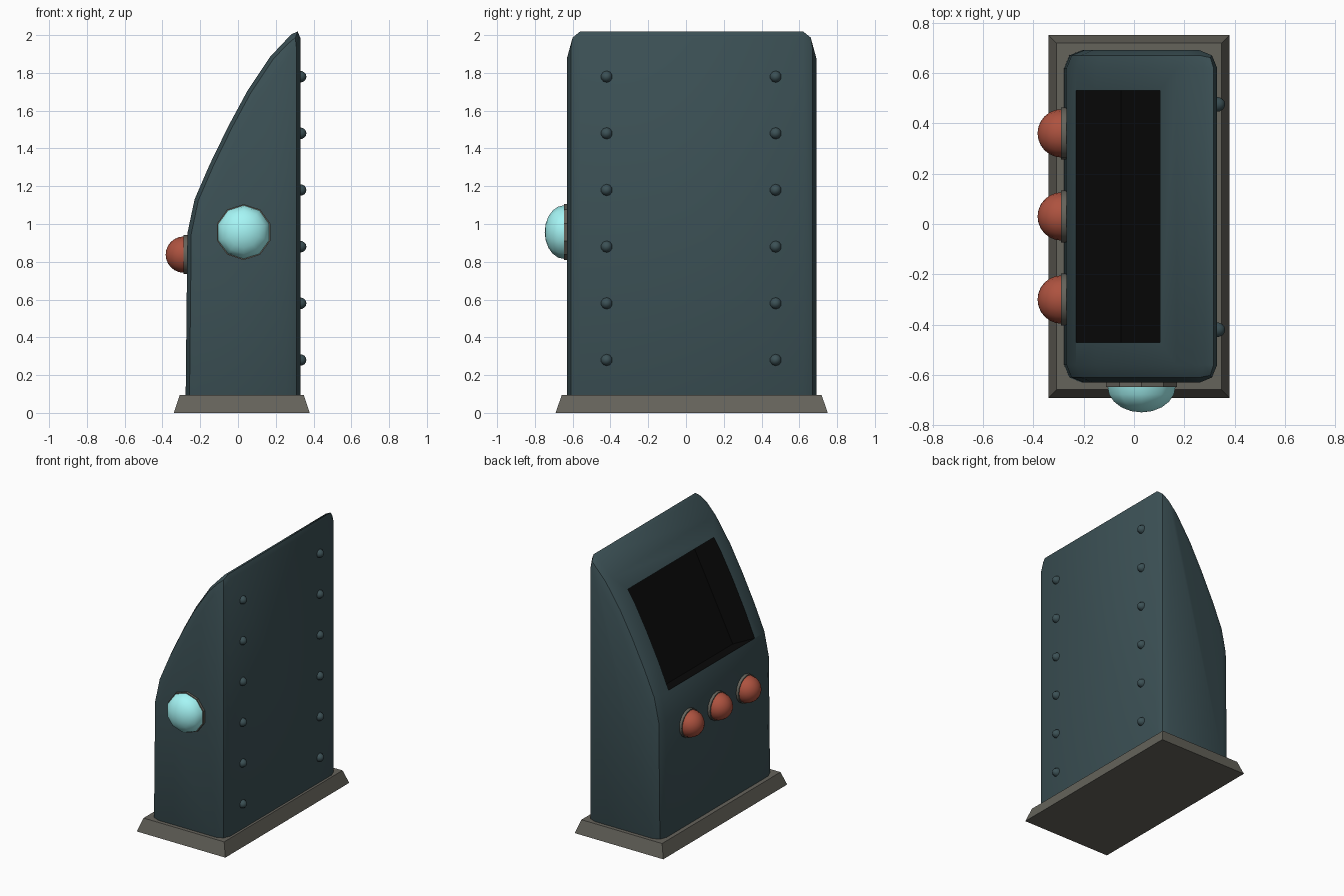
import bpy, bmesh, math
from mathutils import Matrix, Vector

if "Cube" in bpy.data.objects:
    bpy.data.objects.remove(bpy.data.objects["Cube"])


def material(name, rgb):
    m = bpy.data.materials.new(name)
    m.diffuse_color = (*rgb, 1)
    m.use_nodes = True
    m.node_tree.nodes["Principled BSDF"].inputs["Base Color"].default_value = m.diffuse_color
    return m


TEAL = material("teal_paint", (0.045, 0.082, 0.092))
STONE = material("grey_metal", (0.13, 0.125, 0.105))
RED = material("red_plastic", (0.42, 0.085, 0.05))
CYAN = material("cyan_glass", (0.38, 0.92, 0.92))
BLACK = material("black_screen", (0.003, 0.003, 0.003))


def make(name, bm, mat, smooth=None):
    bmesh.ops.recalc_face_normals(bm, faces=bm.faces)
    me = bpy.data.meshes.new(name)
    bm.to_mesh(me)
    bm.free()
    ob = bpy.data.objects.new(name, me)
    bpy.context.collection.objects.link(ob)
    me.materials.append(mat)
    if smooth:
        shade(ob, smooth)
    return ob


def select(ob):
    bpy.ops.object.select_all(action='DESELECT')
    ob.select_set(True)
    bpy.context.view_layer.objects.active = ob


def shade(ob, angle):
    select(ob)
    bpy.ops.object.shade_smooth_by_angle(angle=math.radians(angle))


def prism(points, y0, y1):
    """Extrude an xz outline along y."""
    bm = bmesh.new()
    face = bm.faces.new([bm.verts.new((x, y0, z)) for x, z in points])
    ext = bmesh.ops.extrude_face_region(bm, geom=[face])
    verts = [v for v in ext["geom"] if isinstance(v, bmesh.types.BMVert)]
    bmesh.ops.translate(bm, verts=verts, vec=(0, y1 - y0, 0))
    return bm


def facing(direction, origin):
    """Matrix turning local +z towards a direction."""
    rot = Vector(direction).to_track_quat('Z', 'Y').to_matrix().to_4x4()
    return Matrix.Translation(origin) @ rot


def dome(name, origin, direction, r, height, sides, rings, mat):
    bm = bmesh.new()
    bmesh.ops.create_uvsphere(bm, u_segments=sides, v_segments=rings, radius=1)
    bmesh.ops.bisect_plane(bm, geom=bm.verts[:] + bm.edges[:] + bm.faces[:], dist=1e-4,
                           plane_co=(0, 0, 0), plane_no=(0, 0, 1), clear_inner=True)
    bmesh.ops.scale(bm, vec=(r, r, height), verts=bm.verts)
    bm.transform(facing(direction, origin))
    return make(name, bm, mat, 50)


def collar(name, origin, direction, r, depth, sides):
    bm = bmesh.new()
    bmesh.ops.create_cone(bm, cap_ends=True, segments=sides, radius1=r, radius2=r, depth=depth)
    bm.transform(facing(direction, origin))
    return make(name, bm, STONE, 30)


# tapered plinth
bm = bmesh.new()
bmesh.ops.create_cube(bm, size=1)
for v in bm.verts:
    top = v.co.z > 0
    v.co.x = 0.02 + math.copysign(0.328 if top else 0.36, v.co.x)
    v.co.y = 0.03 + math.copysign(0.688 if top else 0.72, v.co.y)
    v.co.z = 0.095 if top else 0
make("plinth", bm, STONE)

# curved cabinet with rounded rims
outline = [(-0.278, 0.01), (-0.268, 0.95), (-0.23, 1.13), (-0.15, 1.315), (-0.05, 1.52),
           (0.05, 1.705), (0.17, 1.885), (0.33, 2.055), (0.33, 0.01)]
body = make("cabinet", prism(outline, -0.63, 0.69), TEAL)
bev = body.modifiers.new("rounding", 'BEVEL')
bev.width, bev.segments = 0.07, 2
bev.limit_method, bev.angle_limit = 'ANGLE', math.radians(30)
select(body)
bpy.ops.object.modifier_apply(modifier=bev.name)

# screen recess, square to the slope
low, high = Vector((-0.23, 1.13)), Vector((0.10, 1.785))
along = (high - low).normalized()
inward = Vector((along.y, -along.x))
corners = [low - inward * 0.15, high - inward * 0.15, high + inward * 0.2, low + inward * 0.2]
cutter = make("screen_cutter", prism([tuple(c) for c in corners], -0.47, 0.53), BLACK)
cutter.hide_render = True
cut = body.modifiers.new("screen_recess", 'BOOLEAN')
cut.operation, cut.solver, cut.object = 'DIFFERENCE', 'EXACT', cutter
cut.material_mode = 'TRANSFER'
select(body)
bpy.ops.object.modifier_apply(modifier=cut.name)
bpy.data.objects.remove(cutter)
shade(body, 40)

# three red buttons on the front
for i, y in enumerate((-0.30, 0.03, 0.36), 1):
    collar(f"button_collar_{i}", (-0.272, y, 0.838), (-1, 0, 0), 0.103, 0.034, 16)
    dome(f"button_{i}", (-0.287, y, 0.838), (-1, 0, 0), 0.096, 0.096, 16, 12, RED)

# side lamp
collar("lamp_collar", (0.03, -0.63, 0.957), (0, -1, 0), 0.148, 0.034, 10)
dome("lamp", (0.03, -0.645, 0.957), (0, -1, 0), 0.142, 0.103, 10, 10, CYAN)

# two columns of rivets on the back
for side, y in (("left", 0.475), ("right", -0.42)):
    for k in range(6):
        dome(f"rivet_{side}_{k + 1}", (0.328, y, 0.28 + 0.3 * k), (1, 0, 0),
             0.031, 0.034, 10, 8, TEAL)
